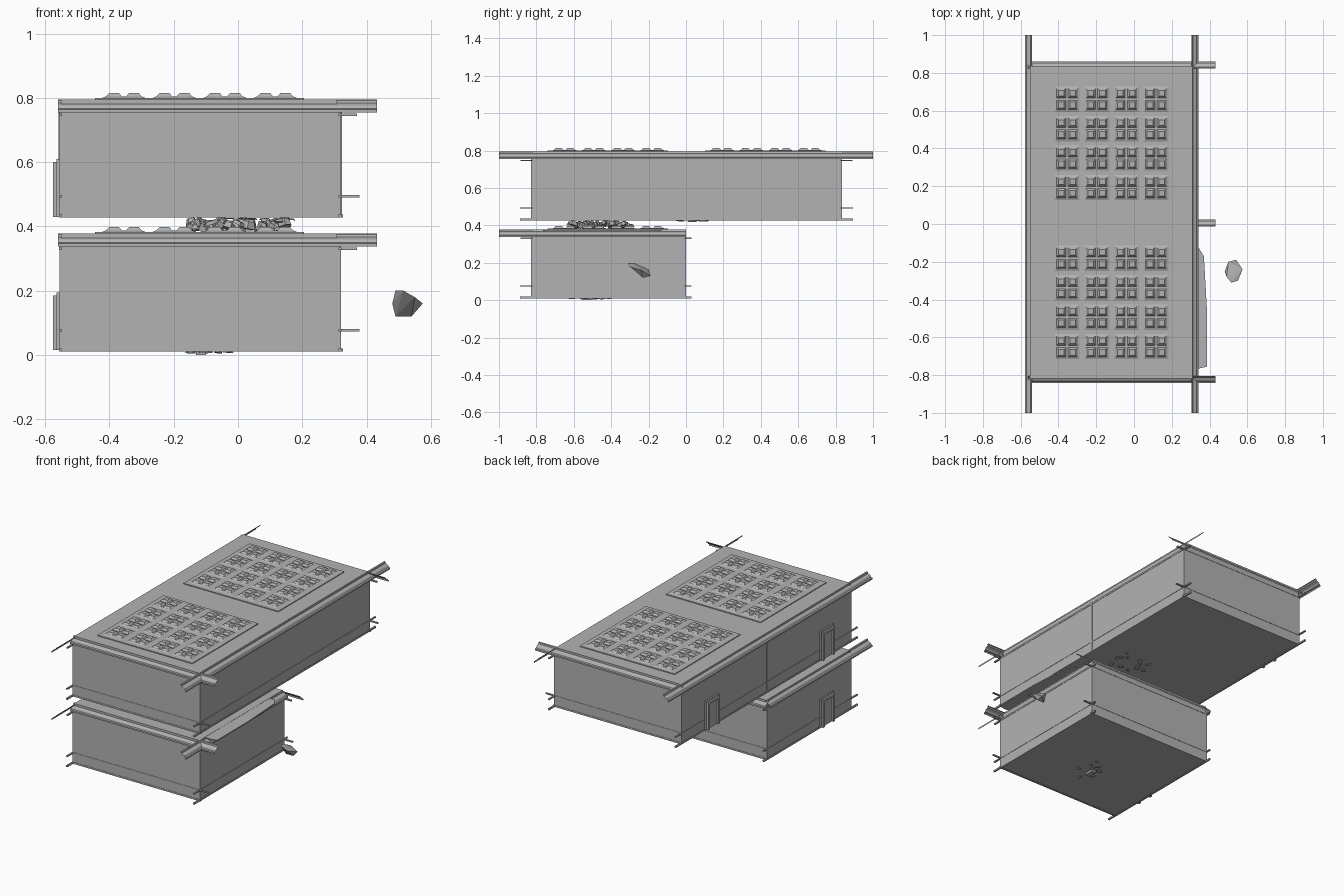
import bpy, bmesh, random
from mathutils import Vector, Matrix

random.seed(4)
cube = bpy.data.objects.get("Cube")
if cube:
    bpy.data.objects.remove(cube, do_unlink=True)

# Single plaster grey
grey = bpy.data.materials.new("plaster_grey")
grey.use_nodes = True
COLOR = (0.45, 0.45, 0.45, 1)
grey.diffuse_color = COLOR
grey.node_tree.nodes["Principled BSDF"].inputs["Base Color"].default_value = COLOR

LEFT, RIGHT = -0.555, 0.32


def finish(name, bm):
    bmesh.ops.recalc_face_normals(bm, faces=bm.faces)
    mesh = bpy.data.meshes.new(name)
    bm.to_mesh(mesh)
    bm.free()
    mesh.materials.append(grey)
    obj = bpy.data.objects.new(name, mesh)
    bpy.context.scene.collection.objects.link(obj)
    return obj


def add_box(bm, lo, hi, taper=0.0):
    """Box from corner to corner; taper draws the top edges inward."""
    base = [(lo[0], lo[1]), (hi[0], lo[1]), (hi[0], hi[1]), (lo[0], hi[1])]
    signs = [(1, 1), (-1, 1), (-1, -1), (1, -1)]
    low = [bm.verts.new((x, y, lo[2])) for x, y in base]
    top = [bm.verts.new((x + sx * taper, y + sy * taper, hi[2]))
           for (x, y), (sx, sy) in zip(base, signs)]
    bm.faces.new(low[::-1])
    bm.faces.new(top)
    for i in range(4):
        j = (i + 1) % 4
        bm.faces.new((low[i], low[j], top[j], top[i]))


def box(name, lo, hi):
    bm = bmesh.new()
    add_box(bm, lo, hi)
    return finish(name, bm)


# Crown moulding cross-section: inward offset, height
CROWN = [(0, 0), (0, 0.01), (0.008, 0.013), (0.014, 0.022),
         (0.03, 0.03), (0.032, 0.038), (0.038, 0.041)]


def crown(name, axis, outer, inward, start, end, z):
    """Open moulding sheet swept along x or y."""
    bm = bmesh.new()
    rows = []
    for t in (start, end):
        row = []
        for d, h in CROWN:
            p = outer + inward * d
            row.append(bm.verts.new((t, p, z + h) if axis == "x" else (p, t, z + h)))
        rows.append(row)
    for i in range(len(CROWN) - 1):
        bm.faces.new((rows[0][i], rows[0][i + 1], rows[1][i + 1], rows[1][i]))
    return finish(name, bm)


def skylight(name, y0, z):
    """Slab carrying a four by four field of tiles, each with four studs."""
    bm = bmesh.new()
    add_box(bm, (-0.445, y0 - 0.325, z - 0.002), (0.205, y0 + 0.32, z + 0.005))
    for i in range(4):
        for j in range(4):
            cx = -0.355 + 0.157 * i
            cy = y0 - 0.234 + 0.156 * j
            add_box(bm, (cx - 0.067, cy - 0.067, z + 0.005),
                    (cx + 0.067, cy + 0.067, z + 0.009), 0.01)
            for sx in (-1, 1):
                for sy in (-1, 1):
                    px, py = cx + sx * 0.031, cy + sy * 0.031
                    add_box(bm, (px - 0.025, py - 0.025, z + 0.009),
                            (px + 0.025, py + 0.025, z + 0.02), 0.01)
    return finish(name, bm)


def door(name, y, z):
    """Projecting frame with a set-back panel on the low-x wall."""
    bm = bmesh.new()
    for s in (-1, 1):
        add_box(bm, (-0.575, y + s * 0.05 - 0.008, z), (LEFT, y + s * 0.05 + 0.008, z + 0.17))
    add_box(bm, (-0.575, y - 0.058, z + 0.157), (LEFT, y + 0.058, z + 0.17))
    add_box(bm, (-0.564, y - 0.065, z), (LEFT, y + 0.065, z + 0.18))
    return finish(name, bm)


def storey(tag, front, back, z, rear_reach, crown_end):
    """One room shell with roof, mouldings and overshooting rails."""
    roof = z + 0.365
    box(tag + "_walls", (LEFT, front, z), (RIGHT, back, roof - 0.04))
    box(tag + "_roof", (LEFT + 0.005, front + 0.012, roof - 0.042),
        (RIGHT - 0.012, back - 0.002, roof))

    # Crown mouldings run on past the corners
    cz = roof - 0.041
    crown(tag + "_front_crown", "x", front - 0.013, 1, -0.56, 0.432, cz)
    crown(tag + "_back_crown", "x", back + 0.025, -1, -0.56, 0.432, cz)
    crown(tag + "_left_crown", "y", -0.578, 1, -1, crown_end, cz)
    crown(tag + "_right_crown", "y", 0.342, -1, -1, crown_end, cz)

    # Picture rail, chair rail and skirting: height, thickness, reach in x, reach in y
    rails = (("picture_rail", 0.313, 0.008, 0.05, 0.055),
             ("chair_rail", 0.06, 0.007, 0.058, 0.058),
             ("skirting", -0.003, 0.01, 0.006, 0.058))
    for part, h, t, rx, ry in rails:
        bm = bmesh.new()
        a, b = z + h, z + h + t
        for y, s in ((front, -1), (back, 1)):
            lo, hi = sorted((y - s * 0.008, y + s * 0.002))
            add_box(bm, (LEFT, lo, a), (RIGHT + rx, hi, b))
        for x, s in ((LEFT, -1), (RIGHT, 1)):
            lo, hi = sorted((x - s * 0.008, x + s * 0.002))
            add_box(bm, (lo, front - ry, a), (hi, back + min(ry, rear_reach), b))
        finish(tag + "_" + part, bm)


storey("lower", -0.83, 0.0, 0.013, 0.03, 0.0)
storey("upper", -0.83, 0.835, 0.43, 0.06, 1.0)

for label, y0, z in (("lower_skylight", -0.415, 0.378),
                     ("upper_front_skylight", -0.415, 0.795),
                     ("upper_back_skylight", 0.427, 0.795)):
    skylight(label, y0, z)

door("upper_back_door", 0.545, 0.43)
door("upper_front_door", -0.58, 0.43)
door("lower_door", -0.58, 0.015)

# Joint covers halfway along the long walls
for label, x in (("left_joint", LEFT), ("right_joint", RIGHT)):
    box(label, (x - 0.003, -0.004, 0.43), (x + 0.003, 0.004, 0.755))


def hull(name, points):
    bm = bmesh.new()
    for p in points:
        bm.verts.new(p)
    result = bmesh.ops.convex_hull(bm, input=bm.verts)
    unused = [g for g in result["geom_interior"] if isinstance(g, bmesh.types.BMVert)]
    bmesh.ops.delete(bm, geom=unused, context="VERTS")
    return finish(name, bm)


# Loose rock beside the building
hull("loose_rock", [(0.48, -0.25, 0.16), (0.49, -0.28, 0.2), (0.515, -0.31, 0.2),
                    (0.55, -0.3, 0.18), (0.575, -0.24, 0.16), (0.54, -0.19, 0.13),
                    (0.5, -0.2, 0.165), (0.49, -0.23, 0.12), (0.54, -0.23, 0.12)])

# Torn floor sheet lying over the lower roof edge
outline = [(0.3, -0.13), (0.345, -0.13), (0.37, -0.17), (0.386, -0.45),
           (0.386, -0.755), (0.345, -0.765), (0.3, -0.76)]
hull("torn_sheet", [(x, y, z) for x, y in outline for z in (0.37, 0.377)])


def rubble(name, count, center, spread, size):
    """Scatter of tilted angular chunks."""
    bm = bmesh.new()
    for _ in range(count):
        off = Vector([random.uniform(-s, s) for s in spread])
        scale = Matrix.Diagonal([s * random.uniform(0.4, 1) for s in size] + [1])
        tilt = min(0.6, size[2] / size[0])
        turn = (Matrix.Rotation(random.uniform(0, 6.28), 4, "Z")
                @ Matrix.Rotation(random.uniform(-tilt, tilt), 4, "X"))
        bmesh.ops.create_cone(bm, cap_ends=True, segments=5, radius1=0.5, radius2=0.35,
                              depth=1, matrix=Matrix.Translation(Vector(center) + off) @ turn @ scale)
    return finish(name, bm)


rubble("collapsed_rubble", 70, (0.0, -0.46, 0.405), (0.15, 0.16, 0.008), (0.05, 0.06, 0.025))
rubble("ceiling_slivers", 14, (0.05, 0.04, 0.424), (0.12, 0.09, 0.002), (0.05, 0.04, 0.006))
rubble("floor_cracks", 14, (-0.09, -0.52, 0.009), (0.06, 0.12, 0.001), (0.04, 0.04, 0.008))
box("floor_shard", (-0.13, -0.56, 0.0), (-0.1, -0.5, 0.012))
